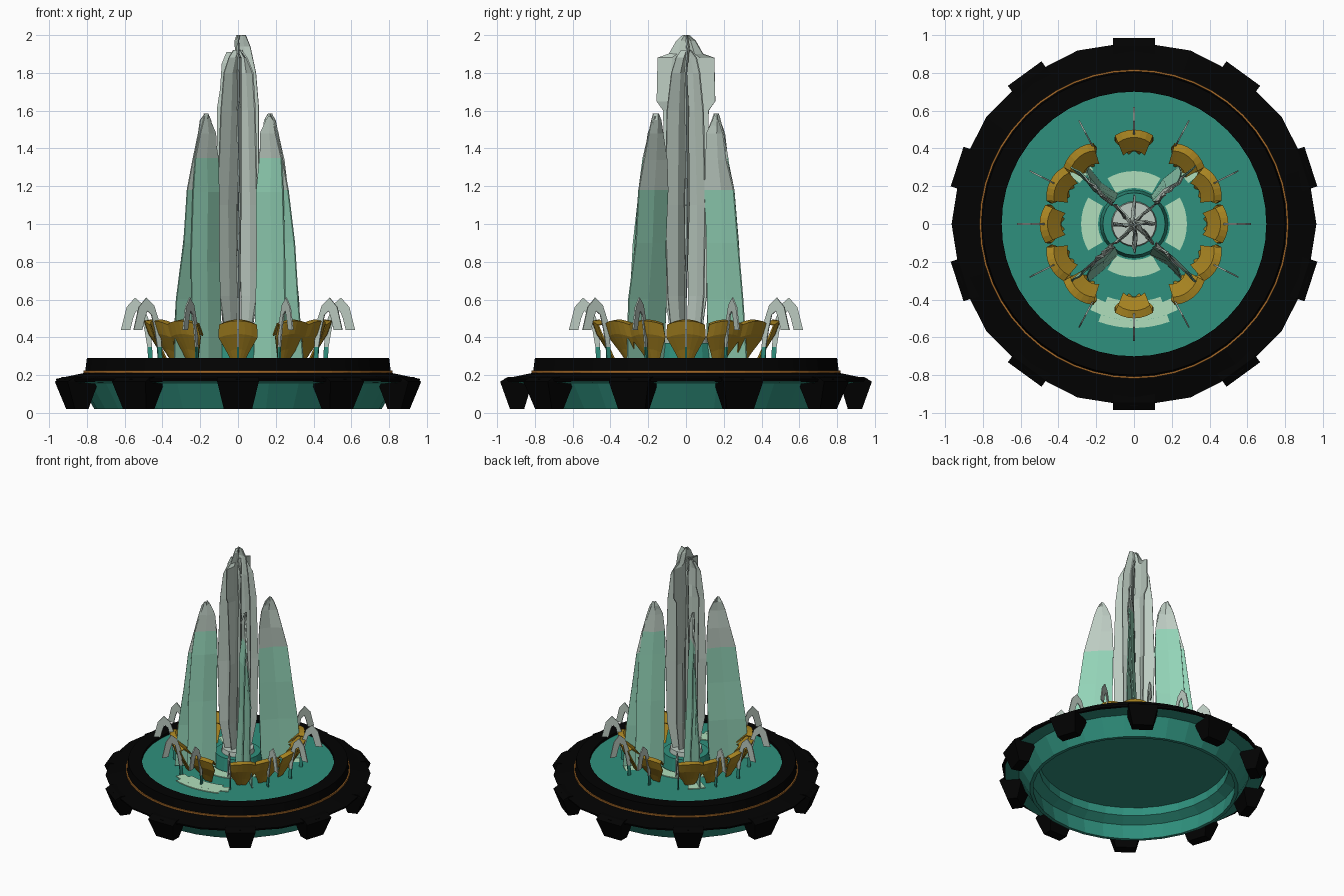
import bpy, bmesh, math, random
from math import sin, cos, radians

if "Cube" in bpy.data.objects:
    bpy.data.objects.remove(bpy.data.objects["Cube"])

random.seed(4)


def material(name, r, g, b):
    m = bpy.data.materials.new(name)
    m.diffuse_color = [(c / 255 / 12.92 if c < 11 else ((c / 255 + 0.055) / 1.055) ** 2.4) for c in (r, g, b)] + [1]
    m.use_nodes = True
    m.node_tree.nodes["Principled BSDF"].inputs["Base Color"].default_value = m.diffuse_color
    return m


BLACK = material("black_stone", 2, 2, 2)
TEAL = material("teal_water", 47, 144, 125)
MINT = material("mint_spray", 147, 211, 183)
PALE = material("pale_spray", 188, 203, 193)
FOAM = material("foam", 176, 223, 188)
GOLD = material("gold", 168, 132, 33)
BRONZE = material("bronze_trim", 165, 105, 40)


def add(name, verts, faces, mats, rule=None, thick=0):
    """Mesh object; rule picks a material index from each face centre."""
    me = bpy.data.meshes.new(name)
    me.from_pydata(verts, [], faces)
    for m in mats:
        me.materials.append(m)
    bm = bmesh.new()
    bm.from_mesh(me)
    bmesh.ops.recalc_face_normals(bm, faces=bm.faces)
    for f in bm.faces:
        if rule:
            f.material_index = rule(f.calc_center_median())
    bm.to_mesh(me)
    bm.free()
    ob = bpy.data.objects.new(name, me)
    bpy.context.collection.objects.link(ob)
    if thick:
        s = ob.modifiers.new("thickness", "SOLIDIFY")
        s.thickness, s.offset = thick, 0
    return ob


def lathe(name, profile, mat, n=48, a0=0.0, a1=360.0):
    """Revolve a closed (r, z) profile around z, fully or over a sector."""
    full = a1 - a0 >= 360
    cols = n if full else n + 1
    k = len(profile)
    verts = []
    for i in range(cols):
        a = radians(a0 + (a1 - a0) * i / n)
        verts += [(r * cos(a), r * sin(a), z) for r, z in profile]
    faces = []
    for i in range(n):
        j = (i + 1) % cols
        for p in range(k):
            q = (p + 1) % k
            faces.append((i * k + p, j * k + p, j * k + q, i * k + q))
    return add(name, verts, faces, [mat])


def blade(name, levels, angle, split=0, thick=0.008, wave=0.0, shift=0.0):
    """Upright radial sheet from (z, r_inner, r_outer) levels; mint below split.
    shift leans the foot of the sheet sideways."""
    a = radians(angle)
    verts = []
    for z, r0, r1 in levels:
        for t in (0, 0.5, 1):
            r = r0 + (r1 - r0) * t
            w = random.uniform(-wave, wave) + (wave if t == 0.5 else 0) + shift * max(0, 1.6 - z) / 1.3
            verts.append((r * cos(a) - w * sin(a), r * sin(a) + w * cos(a), z))
    faces = [(3 * i + j, 3 * i + j + 1, 3 * i + j + 4, 3 * i + j + 3)
             for i in range(len(levels) - 1) for j in (0, 1)]
    return add(name, verts, faces, [PALE, MINT], lambda c: int(c.z < split), thick)


# stone rim, flange and trim
lathe("rim", [(0.70, 0.20), (0.70, 0.29), (0.80, 0.29), (0.81, 0.21), (0.81, 0.19)], BLACK)
lathe("flange", [(0.78, 0.17), (0.78, 0.212), (0.82, 0.21), (0.965, 0.18), (0.96, 0.165)], BLACK, 20)
lathe("trim_band", [(0.80, 0.211), (0.80, 0.224), (0.818, 0.224), (0.818, 0.211)], BRONZE)

# tapered feet under the flange
for i in range(10):
    a = radians(90 + 36 * i)
    verts = []
    for z, r0, r1, w in ((0.02, 0.86, 0.935, 0.075), (0.165, 0.82, 0.99, 0.11), (0.19, 0.82, 0.95, 0.11)):
        for r, t in ((r0, -w), (r1, -w), (r1, w), (r0, w)):
            rr = math.sqrt(r * r - t * t)
            verts.append((rr * cos(a) - t * sin(a), rr * sin(a) + t * cos(a), z))
    faces = [(0, 1, 2, 3), (8, 9, 10, 11)]
    for b in (0, 4):
        faces += [(b + j, b + (j + 1) % 4, b + 4 + (j + 1) % 4, b + 4 + j) for j in range(4)]
    add("rim_foot", verts, faces, [BLACK])

# open-bottomed basin and water sheet
lathe("basin_wall", [(0.735, 0.02), (0.76, 0.02), (0.84, 0.155), (0.94, 0.16), (0.78, 0.168),
                     (0.72, 0.262), (0.69, 0.262), (0.69, 0.19), (0.76, 0.15)], TEAL, 32)
lathe("water", [(0.0005, 0.27), (0.72, 0.27), (0.72, 0.255), (0.0005, 0.255)], TEAL)

# central spout
lathe("spout_base", [(0.0005, 0.27), (0.18, 0.27), (0.165, 0.37), (0.0005, 0.37)], TEAL, 24)
lathe("spout_cap", [(0.0005, 0.37), (0.12, 0.37), (0.115, 0.405), (0.0005, 0.405)], PALE, 24)

# foam patches on the water
for a in (0, 90, 180, 270):
    lathe("foam_inner", [(0.19, 0.271), (0.19, 0.277), (0.28, 0.277), (0.28, 0.271)], FOAM, 8, a - 30, a + 30)
for r0, r1, s in ((0.41, 0.44, 20), (0.44, 0.51, 27), (0.51, 0.55, 20)):
    lathe("foam_front", [(r0, 0.271), (r0, 0.277), (r1, 0.277), (r1, 0.271)], FOAM, 8, 270 - s, 270 + s)
for a in (45, 135):
    lathe("foam_back", [(0.36, 0.271), (0.36, 0.277), (0.46, 0.277), (0.46, 0.271)], FOAM, 6, a - 8, a + 8)

# central jet: crossed sheets with uneven tips
for angle, top, tip in ((0, 2.0, 0.03), (180, 1.91, 0.05)):
    blade("central_jet", [(0.40, 0.02, 0.06), (0.62, 0.015, 0.10), (1.1, 0.01, 0.11), (1.62, 0.0, 0.11),
                          (top - 0.2, 0.0, 0.095), (top - 0.06, 0.0, tip + 0.035),
                          (top, tip - 0.02, tip + 0.01)], angle, wave=0.010)
for angle in (90, 270):
    blade("central_jet", [(0.40, 0.02, 0.08), (0.62, 0.015, 0.11), (1.1, 0.01, 0.115), (1.6, 0.0, 0.12),
                          (1.65, 0.0, 0.155), (1.88, 0.0, 0.15), (1.90, 0.0, 0.09), (1.97, 0.0, 0.05),
                          (2.0, 0.0, 0.015)], angle, wave=0.008)
for angle in (45, 135, 225, 315):
    blade("central_jet_fin", [(0.40, 0.02, 0.10), (0.62, 0.02, 0.14), (1.1, 0.01, 0.15), (1.6, 0.0, 0.135),
                              (1.8, 0.0, 0.11), (1.88, 0.0, 0.07), (1.92, 0.0, 0.03)], angle, wave=0.008)

# four tall diagonal jets, each a full sheet with a leaning inner sheet beside it
for angle, side in ((43, 1), (137, -1), (223, 1), (317, -1)):
    blade("tall_jet", [(0.28, 0.17, 0.465), (0.6, 0.16, 0.44), (0.9, 0.155, 0.40), (1.18, 0.15, 0.365),
                       (1.34, 0.155, 0.325), (1.48, 0.17, 0.29), (1.55, 0.20, 0.265), (1.585, 0.225, 0.245)],
          angle, 1.18, wave=0.010)
    blade("tall_jet_inner", [(0.28, 0.17, 0.38), (0.8, 0.16, 0.37), (1.17, 0.155, 0.345), (1.35, 0.16, 0.32),
                             (1.48, 0.18, 0.28), (1.57, 0.215, 0.25)], angle, 1.35, wave=0.008, shift=0.05 * side)

# gold shells around the spout, flaring outwards with an inner lip
for angle in (0, 27, 51, 90, 129, 153, 180, 207, 231, 270, 309, 333):
    verts, n = [], 6
    for z, r, half in ((0.28, 0.39, 4), (0.34, 0.42, 8), (0.42, 0.47, 13), (0.485, 0.495, 12), (0.49, 0.46, 11),
                       (0.43, 0.39, 9)):
        for j in range(n + 1):
            t = 2 * j / n - 1
            b = radians(angle + half * t)
            rr = r - 0.02 * t * t
            verts.append((rr * cos(b), rr * sin(b), z - 0.02 * t * t))
    faces = [(i * 7 + j, i * 7 + j + 1, i * 7 + j + 8, i * 7 + j + 7) for i in range(5) for j in range(n)]
    add("gold_shell", verts, faces, [GOLD], None, 0.01)

# small arching jets between shells and rim, teal where they leave the water
outer = [(0.45, 0.27), (0.455, 0.35), (0.465, 0.47), (0.50, 0.57), (0.545, 0.61), (0.59, 0.56), (0.62, 0.44)]
inner = [(0.475, 0.27), (0.48, 0.35), (0.495, 0.44), (0.515, 0.52), (0.54, 0.54), (0.555, 0.50), (0.57, 0.44)]
for angle in (0, 27, 62, 90, 118, 153, 180, 207, 242, 270, 298, 333):
    a = radians(angle)
    verts = [(r * cos(a), r * sin(a), z) for r, z in outer + inner]
    faces = [(j, j + 1, j + 8, j + 7) for j in range(6)]
    add("small_jet", verts, faces, [PALE, TEAL], lambda c: int(c.z < 0.35), 0.008)
